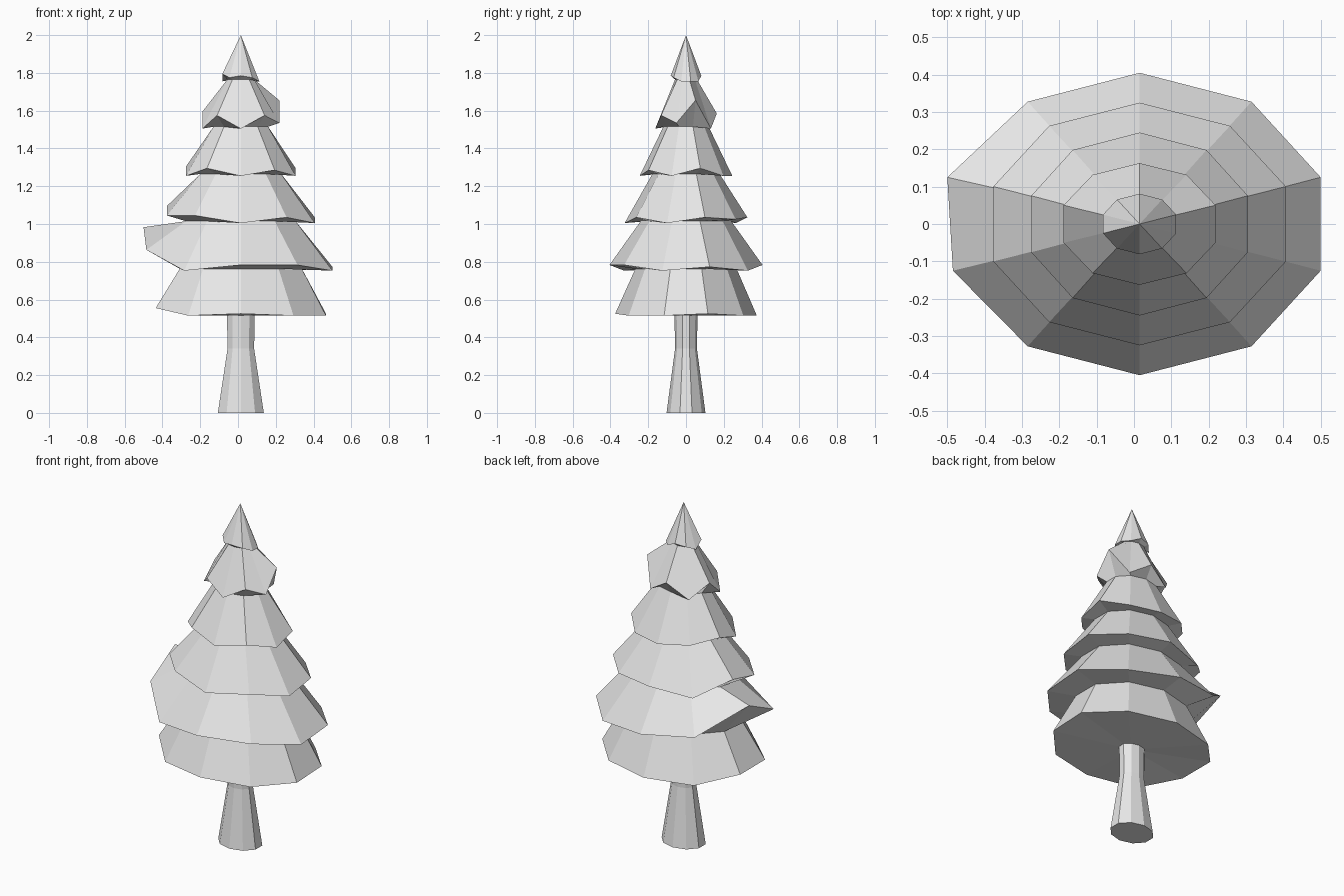
import bpy, bmesh
from math import sin, cos, pi

SIDES = 10
CENTRE_X = 0.015

cube = bpy.data.objects.get("Cube")
if cube:
    bpy.data.objects.remove(cube)

grey = bpy.data.materials.new("light_grey")
grey.use_nodes = True
colour = (0.8, 0.8, 0.8, 1)
grey.diffuse_color = colour
grey.node_tree.nodes["Principled BSDF"].inputs["Base Color"].default_value = colour


def ring(bm, rx, ry, z, lifts=None):
    """Oval ring starting at the front, with an optional lift per corner."""
    verts = []
    for i in range(SIDES):
        angle = 2 * pi * i / SIDES - pi / 2
        lift = lifts[i] / 100 if lifts else 0
        verts.append(bm.verts.new((CENTRE_X + rx * cos(angle), ry * sin(angle), z + lift)))
    return verts


def bridge(bm, lower, upper):
    for i in range(SIDES):
        j = (i + 1) % SIDES
        bm.faces.new((lower[i], lower[j], upper[j], upper[i]))


def fan(bm, verts, z):
    tip = bm.verts.new((CENTRE_X, 0, z))
    for i in range(SIDES):
        bm.faces.new((verts[i], verts[(i + 1) % SIDES], tip))


def finish(bm, name):
    bmesh.ops.recalc_face_normals(bm, faces=bm.faces)
    mesh = bpy.data.meshes.new(name)
    bm.to_mesh(mesh)
    bm.free()
    mesh.materials.append(grey)
    obj = bpy.data.objects.new(name, mesh)
    bpy.context.collection.objects.link(obj)


# Foliage tiers, top to bottom: rim radii, rim height, corner lifts, neck radii
tiers = [
    (0.103, 0.081, 1.755, (3, 2, 0, 0, 0, 3, 2, 0, 4, 2), None),
    (0.214, 0.163, 1.505, (0, 7, 3, 15, 0, 8, 0, 9, 0, 7), (0.075, 0.058)),
    (0.305, 0.245, 1.255, (0, 3, 0, 4, 0, 0, 2, 5, 0, 4), (0.152, 0.12)),
    (0.412, 0.325, 1.005, (0, 3, 0, 3, 2, 3, 0, 9, 4, 4), (0.225, 0.178)),
    (0.51, 0.405, 0.753, (3, 3, 0, 2, 0, 3, 6, 23, 11, 0), (0.305, 0.24)),
    (0.474, 0.375, 0.515, (1, 0, 0, 1, 0, 0, 0, 4, 4, 0), (0.34, 0.268)),
]

bm = bmesh.new()
above = None
for rx, ry, z, lifts, neck in tiers:
    rim = ring(bm, rx, ry, z, lifts)
    if above is None:
        fan(bm, rim, 2.0)
    else:
        top = ring(bm, *neck, above_z + 0.01)
        bridge(bm, top, above)
        bridge(bm, rim, top)
    above, above_z = rim, z
fan(bm, above, above_z)
# The widest tier's raised right-hand corners reach outwards a little
for v in bm.verts:
    if v.co.x < -0.46:
        v.co.x -= 0.0225 + 0.06 * v.co.y
finish(bm, "foliage")

# Trunk with a flared foot
bm = bmesh.new()
foot = ring(bm, 0.128, 0.103, 0)
waist = ring(bm, 0.074, 0.058, 0.34)
head = ring(bm, 0.077, 0.061, 0.52)
bridge(bm, foot, waist)
bridge(bm, waist, head)
bm.faces.new(foot)
finish(bm, "trunk")
